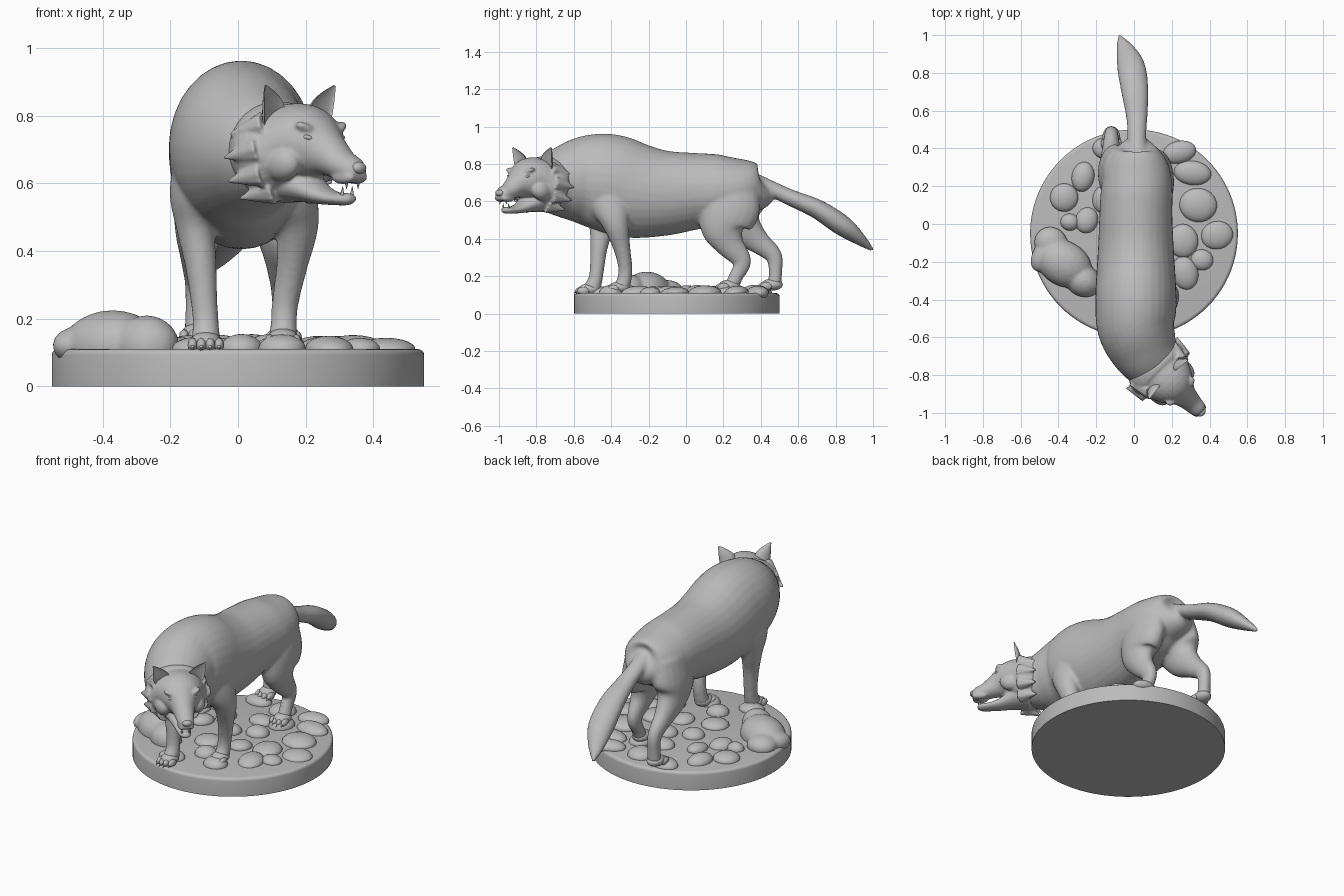
import bpy, bmesh, math, random
from mathutils import Vector, Matrix

random.seed(4)
cube = bpy.data.objects.get("Cube")
if cube:
    bpy.data.objects.remove(cube, do_unlink=True)

grey = bpy.data.materials.new("stone_grey")
grey.use_nodes = True
grey.diffuse_color = (0.5, 0.5, 0.5, 1)
grey.node_tree.nodes["Principled BSDF"].inputs["Base Color"].default_value = (0.5, 0.5, 0.5, 1)

X, Y, Z = Vector((1, 0, 0)), Vector((0, 1, 0)), Vector((0, 0, 1))


def spline(rows, steps=5):
    """Catmull-Rom interpolation of whole section rows."""
    out = []
    for i in range(len(rows) - 1):
        a, b, c, d = (rows[max(0, min(len(rows) - 1, i + k))] for k in (-1, 0, 1, 2))
        for j in range(steps):
            t = j / steps
            out.append([0.5 * (2 * q + (r - p) * t + (2 * p - 5 * q + 4 * r - s) * t * t
                               + (3 * q - p - 3 * r + s) * t ** 3)
                        for p, q, r, s in zip(a, b, c, d)])
    return out + [list(rows[-1])]


def loft(bm, rows, ref, sides=20, dish=1.0):
    """Tube through sections (x, y, z, half width, half height)."""
    rows = spline(rows)
    pts = [Vector(r[:3]) for r in rows]
    rings = []
    for i, r in enumerate(rows):
        tan = (pts[min(i + 1, len(pts) - 1)] - pts[max(i - 1, 0)]).normalized()
        side = tan.cross(ref).normalized()
        up = side.cross(tan)
        ring = []
        for k in range(sides):
            a = math.tau * k / sides
            h = math.sin(a) * max(r[4], 0.003)
            h *= dish if h > 0 else 1
            ring.append(bm.verts.new(pts[i] + side * math.cos(a) * max(r[3], 0.003) + up * h))
        rings.append(ring)
    faces = []
    for a, b in zip(rings, rings[1:]):
        for k in range(sides):
            n = (k + 1) % sides
            faces.append(bm.faces.new((a[k], a[n], b[n], b[k])))
    faces += [bm.faces.new(rings[0]), bm.faces.new(rings[-1])]
    bmesh.ops.recalc_face_normals(bm, faces=faces)


def blob(bm, pos, size, rot=None, detail=3):
    m = Matrix.Translation(pos) @ (rot or Matrix()) @ Matrix.Diagonal((*size, 1))
    return bmesh.ops.create_icosphere(bm, subdivisions=detail, radius=1, matrix=m)["verts"]


def spike(bm, base, tip, r):
    base, tip = Vector(base), Vector(tip)
    d = tip - base
    m = Matrix.Translation((base + tip) / 2) @ d.to_track_quat('Z', 'Y').to_matrix().to_4x4()
    bmesh.ops.create_cone(bm, cap_ends=True, segments=8, radius1=r, radius2=r * 0.1,
                          depth=d.length, matrix=m)


def finish(name, bm, voxel=0, smooth=0, angle=50):
    me = bpy.data.meshes.new(name)
    bm.to_mesh(me)
    bm.free()
    ob = bpy.data.objects.new(name, me)
    bpy.context.collection.objects.link(ob)
    me.materials.append(grey)
    me.shade_smooth()
    if voxel:
        rm = ob.modifiers.new("blend", 'REMESH')
        rm.mode, rm.voxel_size, rm.use_smooth_shade = 'VOXEL', voxel, True
        sm = ob.modifiers.new("soften", 'SMOOTH')
        sm.factor, sm.iterations = 0.5, smooth
    else:
        bpy.ops.object.select_all(action='DESELECT')
        ob.select_set(True)
        bpy.context.view_layer.objects.active = ob
        bpy.ops.object.shade_smooth_by_angle(angle=math.radians(angle))
    return ob


# Round base with a softened top rim
bm = bmesh.new()
bmesh.ops.create_cone(bm, cap_ends=True, segments=96, radius1=0.55, radius2=0.55, depth=0.11,
                      matrix=Matrix.Translation((0, -0.05, 0.055)))
rim = [e for e in bm.edges if all(v.co.z > 0.1 for v in e.verts)]
bmesh.ops.bevel(bm, geom=rim, offset=0.018, segments=4, affect='EDGES', profile=0.5)
finish("base", bm, angle=35)

# Cobbles set into the base: x, y, half width, half depth
cobbles = [(.34, .1, .1, .09), (.44, -.06, .085, .075), (.26, -.09, .08, .09), (.36, -.19, .06, .055),
           (.27, -.26, .07, .09), (.31, .27, .1, .065), (.24, .38, .09, .06), (-.37, .14, .075, .075),
           (-.27, .25, .06, .08), (-.25, .02, .06, .07), (-.34, .01, .05, .045), (-.17, .13, .05, .07),
           (-.14, .4, .08, .06)]
for x, y in ((-.05, 0), (.09, .06), (.11, -.13), (-.07, -.18), (.02, .2), (.13, -.4), (.01, -.32),
             (.14, .22), (.04, .37), (-.12, -.46)):
    cobbles.append((x, y, random.uniform(.06, .08), random.uniform(.06, .08)))
bm = bmesh.new()
for x, y, w, d in cobbles:
    turn = Matrix.Rotation(random.uniform(-.3, .3), 4, 'Z') @ Matrix.Rotation(random.uniform(-.1, .1), 4, 'X')
    blob(bm, (x, y, .11), (w, d, random.uniform(.032, .045)), turn)
finish("cobbles", bm)

# Large boulder in a bent shape
bm = bmesh.new()
for x, y, w, d, top in ((-.44, -.1, .09, .085, .175), (-.37, -.21, .155, .12, .22),
                        (-.27, -.3, .1, .085, .205), (-.48, -.17, .06, .09, .17)):
    blob(bm, (x, y, .12), (w, d, top - .115), Matrix.Rotation(-.5, 4, 'Z'))
finish("boulder", bm, voxel=0.01, smooth=4)

# Torso, neck, legs and tail blended into one skin
bm = bmesh.new()
loft(bm, [(.015, .43, .69, .04, .06), (.015, .4, .675, .11, .115), (.015, .32, .675, .165, .15),
          (.015, .2, .66, .188, .19), (.01, .05, .655, .193, .205), (.01, -.12, .645, .2, .23),
          (.01, -.28, .66, .21, .257), (.01, -.42, .70, .215, .262), (.012, -.55, .71, .205, .24),
          (.06, -.67, .70, .18, .19), (.12, -.75, .69, .15, .145), (.16, -.79, .69, .12, .12)], Z, 32)
loft(bm, [(.02, .36, .70, .055, .055), (.015, .45, .67, .05, .043), (.015, .56, .62, .056, .044),
          (.005, .7, .56, .072, .052), (-.015, .83, .475, .075, .056), (-.045, .92, .405, .05, .036),
          (-.08, .998, .34, .01, .01)], Z)
legs = [
    [(.12, -.42, .74, .07, .12), (.15, -.4, .58, .08, .11), (.175, -.375, .48, .064, .072),
     (.16, -.345, .36, .047, .047), (.14, -.325, .25, .04, .038), (.135, -.33, .18, .039, .039),
     (.133, -.345, .14, .045, .045)],
    [(-.1, -.45, .74, .07, .12), (-.125, -.45, .58, .077, .11), (-.125, -.45, .47, .058, .07),
     (-.11, -.465, .36, .047, .048), (-.1, -.475, .25, .04, .039), (-.095, -.485, .18, .039, .039),
     (-.095, -.505, .13, .045, .048)],
    [(.1, .24, .7, .08, .14), (.125, .23, .56, .085, .165), (.13, .2, .46, .078, .125),
     (.135, .235, .37, .055, .078), (.135, .3, .28, .037, .05), (.135, .268, .2, .035, .038),
     (.135, .245, .15, .04, .04)],
    [(-.08, .26, .7, .08, .14), (-.105, .27, .56, .085, .155), (-.115, .3, .47, .072, .11),
     (-.12, .38, .39, .052, .067), (-.12, .468, .31, .038, .046), (-.12, .478, .22, .036, .036),
     (-.12, .472, .155, .04, .038)],
]
for leg in legs:
    loft(bm, leg, Y)
finish("body_legs_tail", bm, voxel=0.01, smooth=6)

# Paws with four toes and claws
for name, leg in zip(("front_left", "front_right", "hind_left", "hind_right"), legs):
    x, y, z = leg[-1][:3]
    bm = bmesh.new()
    blob(bm, (x, y - .012, z), (.047, .058, .032))
    for i in range(4):
        dx = (i - 1.5) * .026
        ty = y - .06 + abs(i - 1.5) * .011
        blob(bm, (x + dx, ty, z - .008), (.0155, .034, .022), detail=2)
        spike(bm, (x + dx, ty - .025, z - .01), (x + dx, ty - .043, z - .022), .007)
    finish(name + "_paw", bm)

# Head frame: turned towards the model's left
FWD = Vector((1, -1, 0)).normalized()
SIDE = Z.cross(FWD)


def at(u, s, z):
    return Vector((.11, -.75, z)) + FWD * u + SIDE * s


def head_rows(rows):
    return [(*at(u, 0, z), w, h) for u, z, w, h in rows]


HEAD_TURN = Matrix((SIDE, -FWD, Z)).transposed().to_4x4()

# Skull, muzzle, open jaw, brows and cheek fur
bm = bmesh.new()
loft(bm, head_rows([(-.06, .69, .14, .12), (0, .695, .172, .145), (.06, .7, .168, .14),
                    (.12, .715, .135, .12), (.18, .7, .1, .093), (.225, .683, .067, .066),
                    (.28, .655, .052, .046), (.33, .637, .043, .038), (.354, .634, .026, .024)]), Z, 28)
loft(bm, head_rows([(.04, .61, .11, .07), (.12, .592, .078, .05), (.19, .567, .052, .03),
                    (.25, .555, .04, .02), (.3, .553, .032, .018), (.322, .558, .016, .012)]), Z)
for k in (-1, 1):
    blob(bm, at(.19, k * .06, .757), (.045, .028, .016), HEAD_TURN @ Matrix.Rotation(-k * .45, 4, 'Y'))
    blob(bm, at(.12, k * .095, .66), (.045, .07, .055), HEAD_TURN)
    blob(bm, at(.31, k * .026, .617), (.02, .045, .02), HEAD_TURN)
    for z, out in ((.77, .165), (.7, .19), (.63, .175), (.58, .125)):
        spike(bm, at(.07, k * (out - .05), z), at(-.025, k * out, z - .025), .045)
finish("head", bm, voxel=0.006, smooth=5)

# Nose, eyes and teeth
bm = bmesh.new()
blob(bm, at(.348, 0, .645), (.026, .02, .018), HEAD_TURN)
finish("nose", bm)
bm = bmesh.new()
for k in (-1, 1):
    blob(bm, at(.2, k * .064, .732), (.02, .02, .01), HEAD_TURN @ Matrix.Rotation(-k * .35, 4, 'Y'))
finish("eyes", bm)
bm = bmesh.new()
for k in (-1, 1):
    spike(bm, at(.322, k * .024, .61), at(.322, k * .024, .583), .007)
    spike(bm, at(.3, k * .02, .565), at(.302, k * .02, .592), .006)
finish("teeth", bm)

# Cupped pointed ears
for k, name in ((1, "left_ear"), (-1, "right_ear")):
    bm = bmesh.new()
    rows = [(.085, .085, .775, .042, .03), (.095, .1, .815, .045, .028),
            (.1, .12, .85, .03, .02), (.105, .145, .888, .004, .004)]
    loft(bm, [(*at(u, k * s, z), w, h) for u, s, z, w, h in rows], FWD, 16, dish=-.35)
    finish(name, bm)
